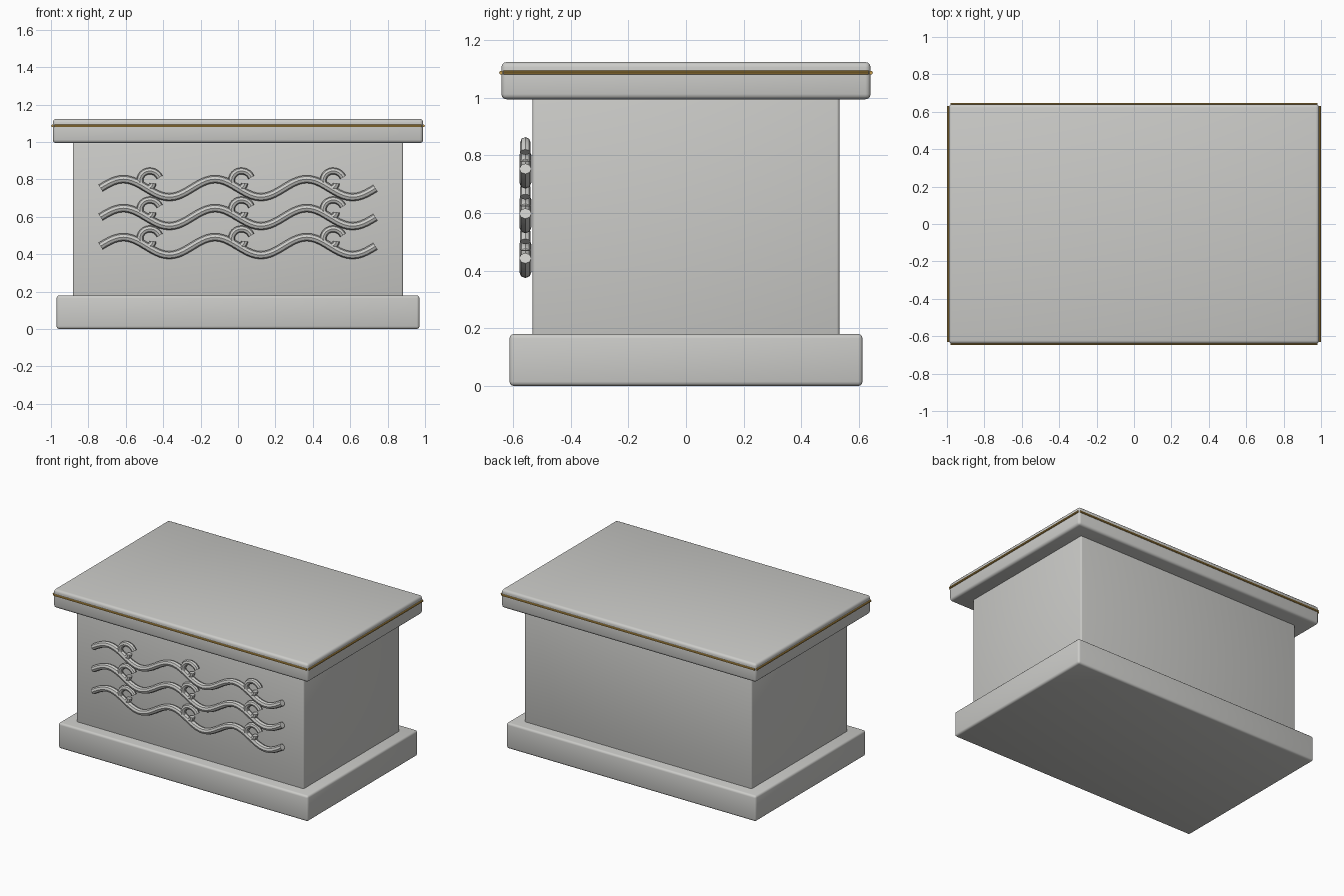
import bpy
import math

if "Cube" in bpy.data.objects:
    bpy.data.objects.remove(bpy.data.objects["Cube"])


def material(name, rgb):
    m = bpy.data.materials.new(name)
    m.diffuse_color = (*rgb, 1)
    m.use_nodes = True
    m.node_tree.nodes["Principled BSDF"].inputs["Base Color"].default_value = m.diffuse_color
    return m


stone = material("pale_stone", (0.6, 0.6, 0.58))
gold = material("gold", (0.55, 0.33, 0.07))


def smooth(ob):
    bpy.ops.object.select_all(action='DESELECT')
    ob.select_set(True)
    bpy.context.view_layer.objects.active = ob
    bpy.ops.object.shade_smooth_by_angle(angle=math.radians(40))


def slab(name, hx, hy, z0, z1, bevel):
    bpy.ops.mesh.primitive_cube_add(size=1, location=(0, 0, (z0 + z1) / 2))
    ob = bpy.context.object
    ob.name = name
    ob.scale = (2 * hx, 2 * hy, z1 - z0)
    bpy.ops.object.transform_apply(location=False, rotation=False, scale=True)
    mod = ob.modifiers.new("rounded_edges", 'BEVEL')
    mod.width = bevel
    mod.segments = 3
    bpy.ops.object.modifier_apply(modifier=mod.name)
    ob.data.materials.append(stone)
    smooth(ob)


def tube(name, points, radius, mat):
    cu = bpy.data.curves.new(name, 'CURVE')
    cu.dimensions = '3D'
    cu.bevel_depth = radius
    cu.bevel_resolution = 2
    cu.use_fill_caps = True
    sp = cu.splines.new('POLY')
    sp.points.add(len(points) - 1)
    for p, co in zip(sp.points, points):
        p.co = (*co, 1)
    ob = bpy.data.objects.new(name, cu)
    bpy.context.collection.objects.link(ob)
    bpy.ops.object.select_all(action='DESELECT')
    ob.select_set(True)
    bpy.context.view_layer.objects.active = ob
    bpy.ops.object.convert(target='MESH')
    ob = bpy.context.object
    ob.data.materials.clear()
    ob.data.materials.append(mat)
    smooth(ob)


# Stacked blocks of the chest
slab("base", 0.97, 0.612, 0.0, 0.18, 0.015)
slab("body", 0.883, 0.532, 0.17, 1.0, 0.01)
slab("lid", 0.99, 0.64, 0.994, 1.123, 0.018)

# Thin gold rods around the lid
for s, side in ((-1, "a"), (1, "b")):
    tube("long_trim_" + side, [(-0.982, s * 0.641, 1.086), (0.982, s * 0.641, 1.086)], 0.007, gold)
    tube("short_trim_" + side, [(s * 0.992, -0.632, 1.086), (s * 0.992, 0.632, 1.086)], 0.007, gold)

# Carved waves, each with three curling crests
Y, HALF, PERIOD = -0.557, 0.735, 0.49
for row in range(3):
    mid = 0.753 - 0.155 * row
    wave = []
    for i in range(61):
        x = -HALF + 2 * HALF * i / 60
        wave.append((x, Y, mid + 0.048 * math.sin(2 * math.pi * (x + HALF) / PERIOD)))
    tube(f"wave_{row}", wave, 0.021, stone)
    for k in range(3):
        cx, cz = -0.477 + PERIOD * k, mid + 0.034
        curl = []
        for i in range(25):
            t = i / 24
            a = math.radians(22 + 320 * t)
            r = 0.063 - 0.040 * t ** 1.3
            curl.append((cx + r * math.cos(a), Y, cz + r * math.sin(a)))
        tube(f"curl_{row}_{k}", curl, 0.018, stone)
